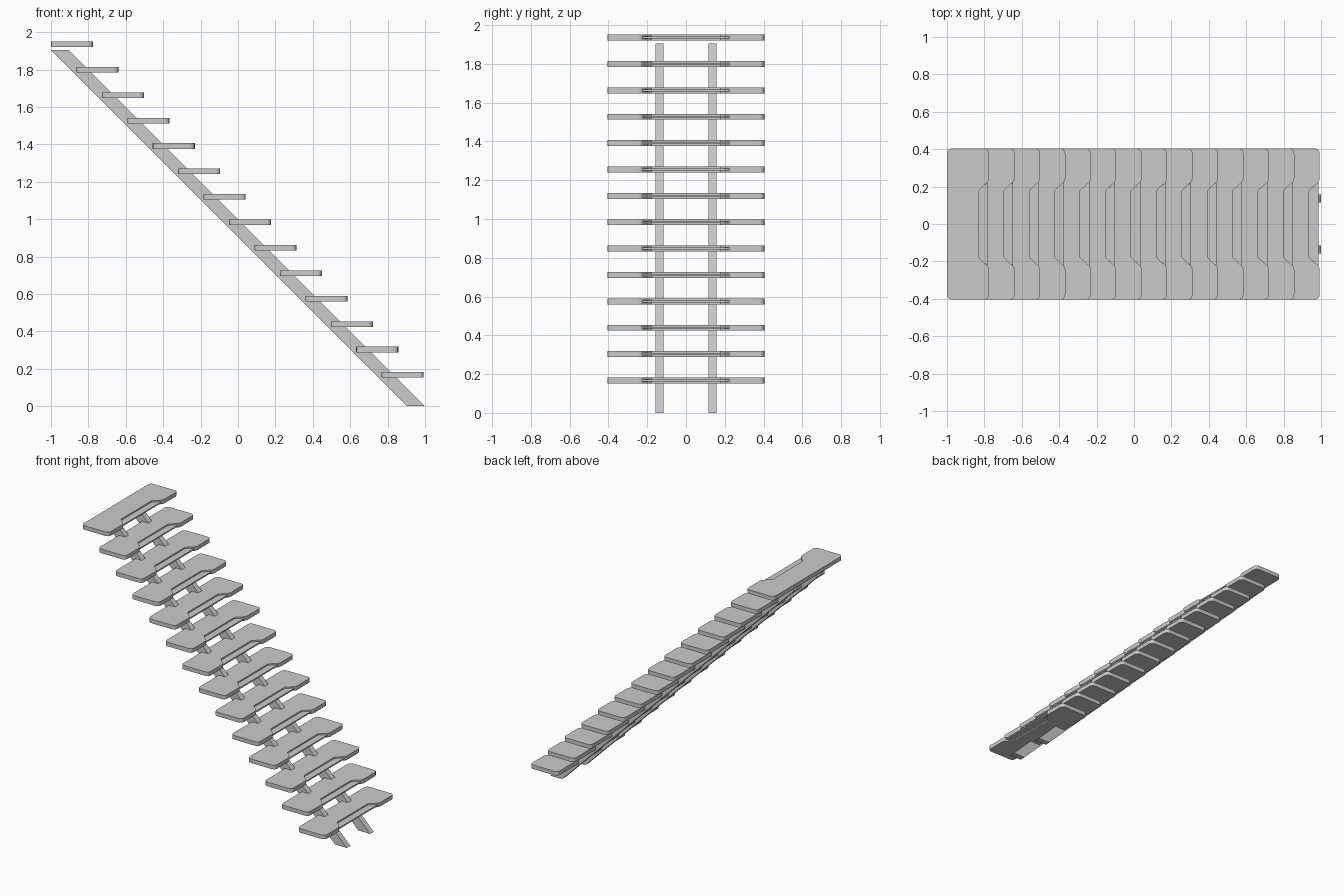
import bpy, bmesh
from mathutils import Vector

if "Cube" in bpy.data.objects:
    bpy.data.objects.remove(bpy.data.objects["Cube"])


def rounded(corners, steps=4):
    """Outline from (x, y, radius) corners, each rounded by a small curve."""
    out = []
    n = len(corners)
    for i, (x, y, r) in enumerate(corners):
        p = Vector((x, y))
        if r == 0:
            out.append(p)
            continue
        a = p + (Vector(corners[i - 1][:2]) - p).normalized() * r
        b = p + (Vector(corners[(i + 1) % n][:2]) - p).normalized() * r
        for k in range(steps + 1):
            t = k / steps
            out.append(a * (1 - t) ** 2 + p * 2 * t * (1 - t) + b * t ** 2)
    return out


def extrude(name, points, offset):
    """Solid made by pushing a flat outline along a vector."""
    bm = bmesh.new()
    face = bm.faces.new([bm.verts.new(p) for p in points])
    res = bmesh.ops.extrude_face_region(bm, geom=[face])
    verts = [g for g in res["geom"] if isinstance(g, bmesh.types.BMVert)]
    bmesh.ops.translate(bm, verts=verts, vec=offset)
    bmesh.ops.recalc_face_normals(bm, faces=bm.faces)
    mesh = bpy.data.meshes.new(name)
    bm.to_mesh(mesh)
    bm.free()
    ob = bpy.data.objects.new(name, mesh)
    bpy.context.collection.objects.link(ob)
    return ob


COUNT, STEP = 14, 0.136
W, D, T = 0.404, 0.225, 0.03
NOTCH = 0.168

# tread outline, with a notch in the front edge
half = [(0, W, 0.03), (D, W, 0.03), (D, 0.232, 0.015), (NOTCH, 0.178, 0)]
outline = rounded(half + [(x, -y, r) for x, y, r in reversed(half)])
# thinner lip filling the notch at mid thickness
lip_outline = [(NOTCH - 0.01, 0.178), (NOTCH, 0.178), (D - 0.007, 0.225),
               (D - 0.007, -0.225), (NOTCH, -0.178), (NOTCH - 0.01, -0.178)]

tread = extrude("tread", [(x, y, 0) for x, y in outline], (0, 0, T))
lip = extrude("tread_lip", [(x, y, 0.01) for x, y in lip_outline], (0, 0, 0.01))

# repeat the steps down the flight
for i in range(COUNT):
    for src in (tread, lip):
        ob = src if i == 0 else src.copy()
        if i:
            bpy.context.collection.objects.link(ob)
        ob.location = (-1 + i * STEP, 0, 1.92 - i * STEP)

# two sloping stringers under the treads
H = 1.904
for side, y in (("left", 0.115), ("right", -0.157)):
    extrude("stringer_" + side,
            [(0.904, y, 0), (1, y, 0), (1 - H, y, H), (-1, y, H)],
            (0, 0.042, 0))
